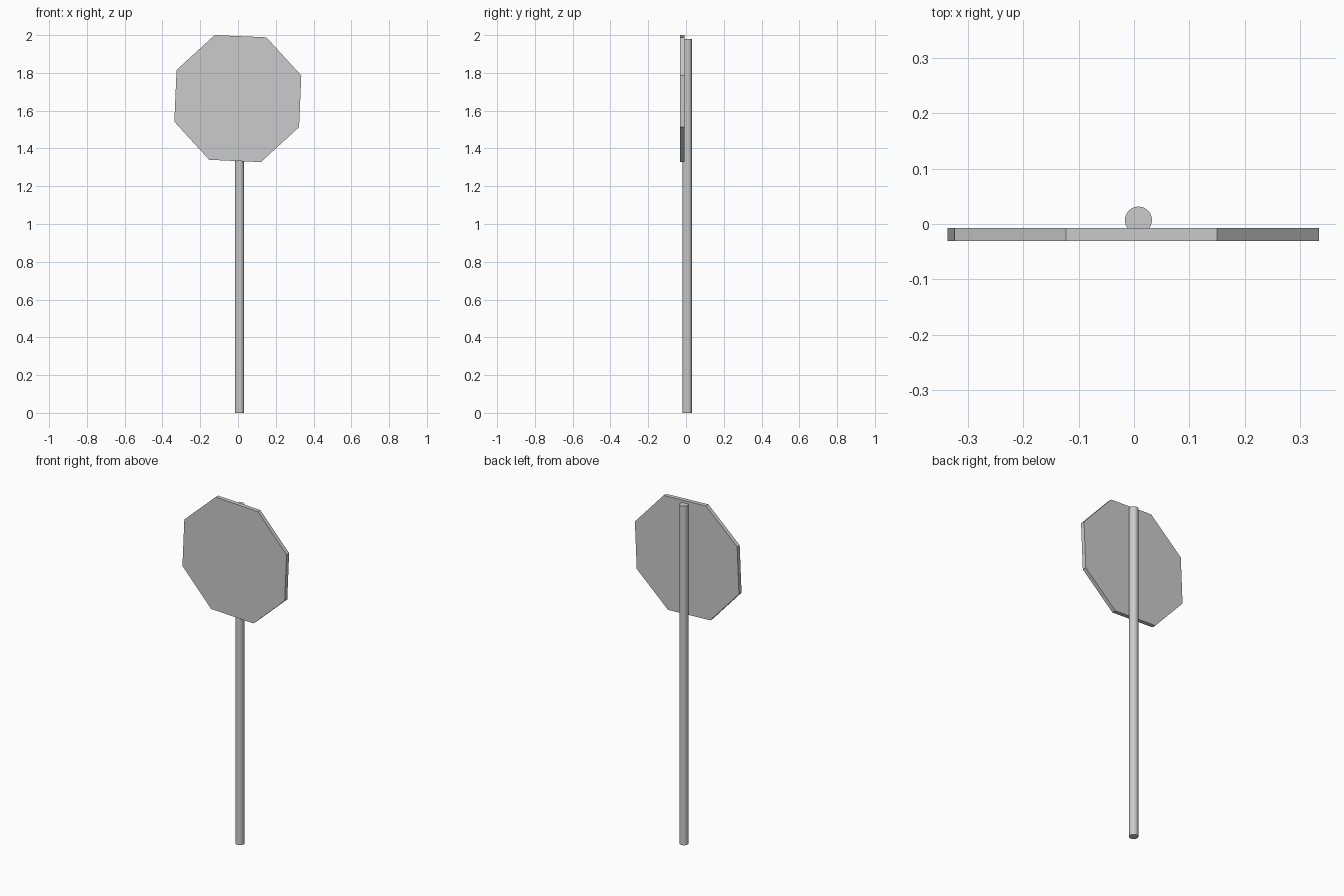
import bpy, math
from mathutils import Matrix

if "Cube" in bpy.data.objects:
    bpy.data.objects.remove(bpy.data.objects["Cube"])


def cylinder(name, sides, radius, depth, matrix):
    bpy.ops.mesh.primitive_cylinder_add(vertices=sides, radius=radius, depth=depth)
    ob = bpy.context.object
    ob.name = name
    ob.data.transform(matrix)
    return ob


# round post, slightly off centre and let into the back of the panel
post = cylinder("post", 32, 0.0245, 1.98, Matrix.Translation((0.008, 0.007, 0.99)))
bpy.ops.object.shade_smooth_by_angle(angle=math.radians(30))

# octagonal sign panel, tilted a little in its own plane
# primitive's first corner lies on +y; stand it up so it faces -y, then turn
stand = Matrix.Rotation(math.radians(90), 4, 'X')
turn = Matrix.Rotation(math.radians(25), 4, 'Y')  # corner from 90 to 65 degrees
panel = cylinder("sign_panel", 8, 0.3577, 0.024,
                 Matrix.Translation((-0.001, -0.019, 1.664)) @ turn @ stand)
